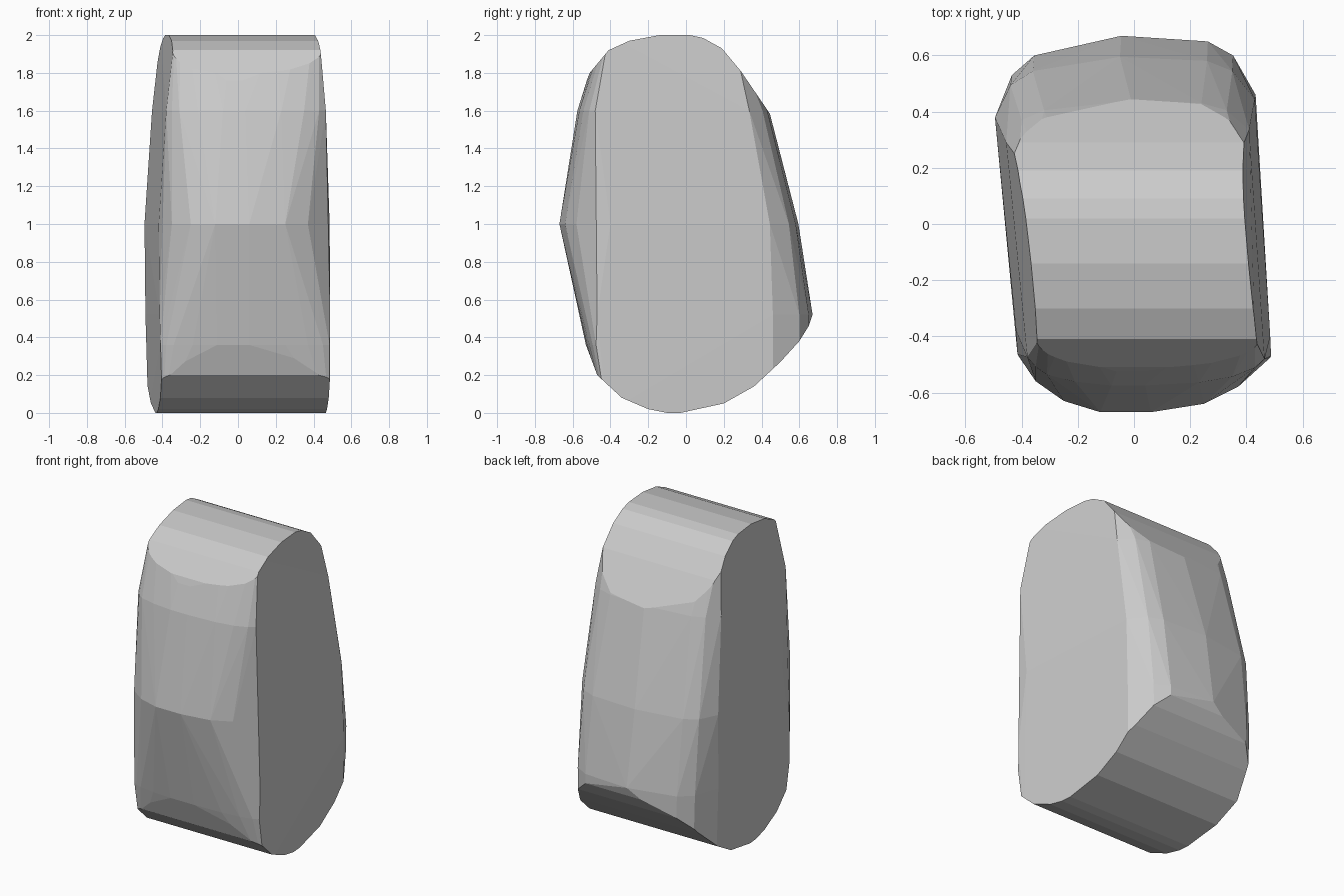
import bpy, bmesh
from mathutils import Vector

if "Cube" in bpy.data.objects:
    bpy.data.objects.remove(bpy.data.objects["Cube"])

# Plan outline at mid height (x, y): skewed slab with rounded corners
HALF = 0.67
PLAN = [(-0.12, -0.67), (0.06, -0.67), (0.25, -0.64), (0.37, -0.58), (0.45, -0.49),
        (0.485, -0.40), (0.43, 0.46), (0.35, 0.60), (0.26, 0.65), (-0.05, 0.67),
        (-0.36, 0.60), (-0.44, 0.53), (-0.495, 0.37), (-0.42, -0.38),
        (-0.39, -0.48), (-0.35, -0.56), (-0.25, -0.63)]

# Levels: z, front y, front rounding, back y, back rounding, left shift, right shift
LEVELS = [(0.0, -0.42, 0.0, 0.67, 1.0, 0.02, 0.0),
          (0.36, -0.53, 0.2, 0.67, 1.0, 0.01, 0.0),
          (0.52, -0.565, 0.35, 0.67, 1.0, 0.005, 0.003),
          (1.0, -0.67, 1.0, 0.595, 0.72, 0.0, 0.0),
          (1.6, -0.575, 0.35, 0.44, 0.5, 0.04, -0.02),
          (2.0, -0.45, 0.15, 0.29, 0.2, 0.085, -0.055)]

# Side profile arcs (y, z), clockwise seen from the right
TOP_ARC = [(-0.57, 1.64), (-0.51, 1.80), (-0.41, 1.92), (-0.30, 1.97), (-0.14, 2.0),
           (0.02, 2.0), (0.09, 1.985), (0.19, 1.93), (0.29, 1.81), (0.44, 1.59)]
BOTTOM_ARC = [(0.67, 0.52), (0.65, 0.46), (0.60, 0.38), (0.50, 0.27), (0.36, 0.14),
              (0.20, 0.05), (-0.03, 0.0), (-0.10, 0.0), (-0.20, 0.02),
              (-0.34, 0.08), (-0.47, 0.20), (-0.53, 0.36)]


def hull(bm, points):
    """Replace the mesh with a convex skin around the points."""
    bm.clear()
    for co in points:
        bm.verts.new(co)
    bmesh.ops.convex_hull(bm, input=bm.verts[:])
    loose = [v for v in bm.verts if not v.link_faces]
    bmesh.ops.delete(bm, geom=loose, context='VERTS')


def slice_arc(bm, arc):
    """Cut the stone flat along every segment of a side arc."""
    for (y0, z0), (y1, z1) in zip(arc, arc[1:]):
        bmesh.ops.bisect_plane(
            bm, geom=bm.verts[:] + bm.edges[:] + bm.faces[:], dist=1e-5,
            plane_co=Vector((0, y0, z0)), plane_no=Vector((0, z0 - z1, y1 - y0)),
            clear_outer=True)
        hull(bm, [v.co.copy() for v in bm.verts])
        bmesh.ops.dissolve_limit(bm, angle_limit=0.005, verts=bm.verts[:], edges=bm.edges[:])


# Body: stacked plan outlines wrapped in facets, rounder at the middle
points = []
for z, front, front_k, back, back_k, left, right in LEVELS:
    for x, y in PLAN:
        new_y = front + (y + HALF) * front_k if y < 0 else back - (HALF - y) * back_k
        points.append((x + (left if x < 0 else right), new_y, z))
bm = bmesh.new()
hull(bm, points)

# Rounded crown and slanted, rounded base
slice_arc(bm, TOP_ARC)
slice_arc(bm, BOTTOM_ARC)
bmesh.ops.recalc_face_normals(bm, faces=bm.faces[:])

mesh = bpy.data.meshes.new("stone")
bm.to_mesh(mesh)
bm.free()
stone = bpy.data.objects.new("stone", mesh)
bpy.context.collection.objects.link(stone)
